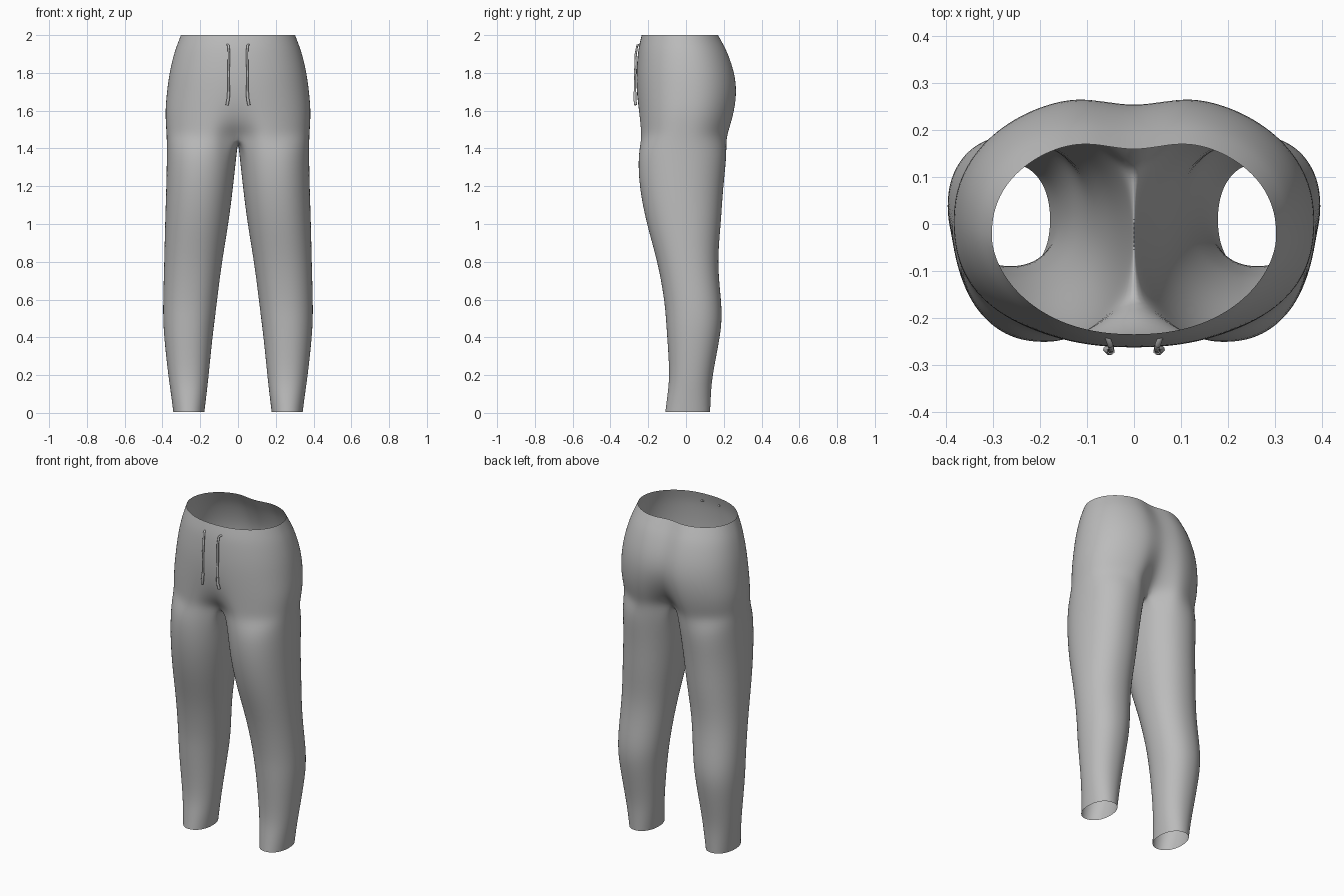
import bpy, bmesh
from math import sin, cos, pi, exp, radians, copysign

old = bpy.data.objects.get("Cube")
if old:
    bpy.data.objects.remove(old, do_unlink=True)

grey = bpy.data.materials.new("grey_cloth")
grey.use_nodes = True
colour = (0.5, 0.5, 0.5, 1)
grey.diffuse_color = colour
grey.node_tree.nodes["Principled BSDF"].inputs["Base Color"].default_value = colour

OUTER, INNER = 24, 8      # columns around the outside and the inside of a leg
SPREAD = radians(50)      # how far the outside columns wrap to the inside

# Hips: height, half width, front, back, front seam, back seam
HIPS = [
    (2.00, .303, -.235, .187, -.235, .157),
    (1.95, .322, -.248, .215, -.248, .182),
    (1.90, .340, -.256, .240, -.256, .208),
    (1.80, .364, -.264, .272, -.264, .246),
    (1.70, .377, -.264, .284, -.262, .256),
    (1.60, .386, -.260, .274, -.248, .225),
    (1.52, .382, -.257, .255, -.215, .170),
    (1.46, .378, -.256, .238, -.160, .110),
]
# Legs: height, inside, outside, front, back
LEGS = [
    (1.38, .006, .377, -.256, .220),
    (1.20, .025, .380, -.250, .197),
    (1.00, .050, .387, -.210, .186),
    (0.80, .085, .391, -.150, .165),
    (0.60, .110, .397, -.115, .187),
    (0.50, .122, .397, -.107, .191),
    (0.40, .135, .392, -.100, .181),
    (0.20, .155, .370, -.086, .140),
    (0.10, .166, .355, -.098, .132),
    (0.005, .178, .343, -.110, .128),
]


def power(v, e):
    return copysign(abs(v) ** e, v)


def hip_row(z, half, front, back, seam_f, seam_b):
    """Half ring from the front seam round the side to the back seam."""
    mid, reach = (front + back) / 2, (back - front) / 2
    e_front = 0.8 + 0.3 * max(0, (z - 1.46) / 0.54)
    row = []
    for i in range(OUTER + 1):
        t = pi * i / OUTER
        x = half * abs(sin(t)) ** 0.9
        y = mid - reach * power(cos(t), e_front if t < pi / 2 else 0.9)
        dent = (seam_f - front) if t < pi / 2 else (seam_b - back)
        y += dent * exp(-(x / 0.085) ** 2)
        if i in (0, OUTER):
            x = 0
        row.append((x, y, z))
    return row


def leg_row(z, inside, outside, front, back):
    """Full ring, beginning at the inner front edge."""
    cx, rx = (inside + outside) / 2, (outside - inside) / 2
    cy, ry = (front + back) / 2, (back - front) / 2
    angles = [-SPREAD + (pi + 2 * SPREAD) * i / OUTER for i in range(OUTER + 1)]
    angles += [pi + SPREAD + (pi - 2 * SPREAD) * i / INNER for i in range(1, INNER)]
    return [(cx + rx * power(sin(a), .93), cy - ry * power(cos(a), .93), z) for a in angles]


# Trousers: one half as an open sheet, then mirrored and smoothed
bm = bmesh.new()
hips = [[bm.verts.new(p) for p in hip_row(*r)] for r in HIPS]
legs = [[bm.verts.new(p) for p in leg_row(*r)] for r in LEGS]
z0, seam_f, seam_b = HIPS[-1][0], HIPS[-1][4], HIPS[-1][5]
crotch = []
for i in range(1, INNER):
    f = i / INNER
    crotch.append(bm.verts.new((0, seam_b + (seam_f - seam_b) * f, z0 - 0.03 * sin(pi * f))))

for a, b in zip(hips, hips[1:]):
    for i in range(OUTER):
        bm.faces.new((a[i], b[i], b[i + 1], a[i + 1]))
rings = [hips[-1] + crotch] + legs
for a, b in zip(rings, rings[1:]):
    for i in range(len(a)):
        j = (i + 1) % len(a)
        bm.faces.new((a[i], b[i], b[j], a[j]))
bmesh.ops.recalc_face_normals(bm, faces=bm.faces)
if hips[0][OUTER // 2].link_faces[0].normal.x < 0:
    bmesh.ops.reverse_faces(bm, faces=bm.faces)
for f in bm.faces:
    f.smooth = True
mesh = bpy.data.meshes.new("trousers")
bm.to_mesh(mesh)
bm.free()
mesh.materials.append(grey)
trousers = bpy.data.objects.new("trousers", mesh)
bpy.context.collection.objects.link(trousers)
mirror = trousers.modifiers.new("other_half", 'MIRROR')
mirror.merge_threshold = 0.0005
smooth = trousers.modifiers.new("smooth", 'SUBSURF')
smooth.levels = smooth.render_levels = 2


def cord(name, points, radius):
    data = bpy.data.curves.new(name, 'CURVE')
    data.dimensions = '3D'
    data.bevel_depth = radius
    data.bevel_resolution = 2
    data.use_fill_caps = True
    line = data.splines.new('POLY')
    line.points.add(len(points) - 1)
    for p, co in zip(line.points, points):
        p.co = (*co, 1)
    data.materials.append(grey)
    bpy.context.collection.objects.link(bpy.data.objects.new(name, data))


# Drawstrings with their tips
for side, s in (("left", 1), ("right", -1)):
    cord(side + "_drawstring", [(s * .058, -.236, 1.95), (s * .050, -.258, 1.945),
         (s * .048, -.266, 1.90), (s * .050, -.269, 1.80), (s * .049, -.270, 1.70)], .006)
    cord(side + "_drawstring_tip", [(s * .049, -.270, 1.70), (s * .052, -.271, 1.66),
         (s * .058, -.266, 1.63)], .008)
